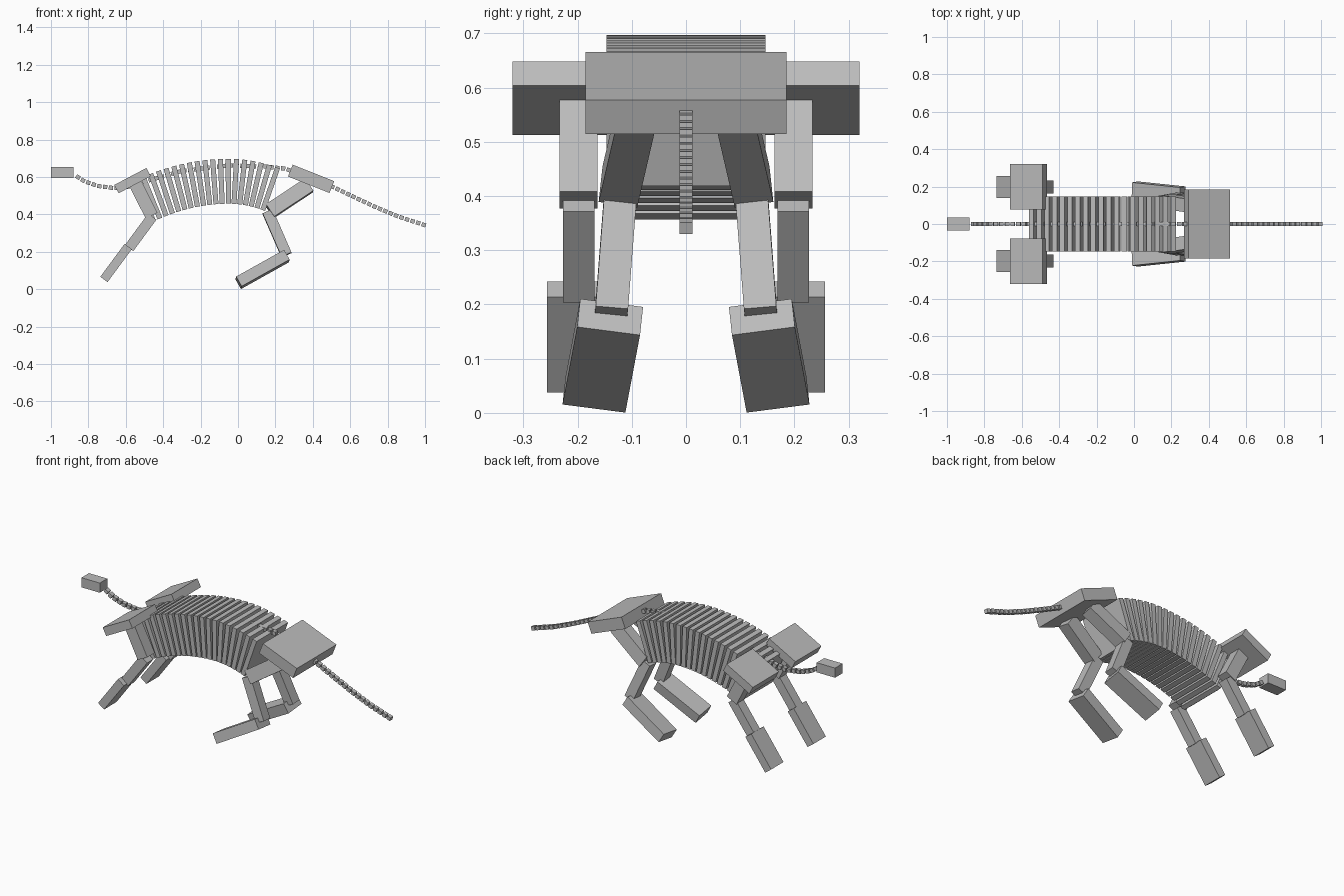
import bpy, bmesh
from mathutils import Vector, Matrix

cube = bpy.data.objects.get("Cube")
if cube:
    bpy.data.objects.remove(cube, do_unlink=True)

grey = bpy.data.materials.new("plain grey")
grey.use_nodes = True
grey.diffuse_color = (0.5, 0.5, 0.5, 1)
grey.node_tree.nodes["Principled BSDF"].inputs["Base Color"].default_value = (0.5, 0.5, 0.5, 1)


def add_box(bm, a, b, width, thick, across=(0, 1, 0)):
    """Box running from a to b, its width along the across direction."""
    a, b = Vector(a), Vector(b)
    along = (b - a).normalized()
    side = Vector(across)
    side = (side - along * side.dot(along)).normalized()
    up = along.cross(side)
    frame = Matrix((along, side, up)).transposed().to_4x4()
    size = Matrix.Diagonal(((b - a).length, width, thick, 1))
    bmesh.ops.create_cube(bm, size=1, matrix=Matrix.Translation((a + b) / 2) @ frame @ size)


def finish(name, bm):
    mesh = bpy.data.meshes.new(name)
    bm.to_mesh(mesh)
    bm.free()
    mesh.materials.append(grey)
    obj = bpy.data.objects.new(name, mesh)
    bpy.context.collection.objects.link(obj)


def single(name, *args, **kw):
    bm = bmesh.new()
    add_box(bm, *args, **kw)
    finish(name, bm)


# Head and hip block
single("head", (-1, 0, 0.624), (-0.88, 0, 0.624), 0.07, 0.057)
single("hip", (0.28, 0, 0.634), (0.502, 0, 0.546), 0.37, 0.068)

# Rib slabs fanned along an arched back
bm = bmesh.new()
RIBS = 19
for i in range(RIBS):
    x = -0.5 + 0.672 * i / (RIBS - 1)
    d = x + 0.05
    bend = 0.517 if d < 0 else 0.83
    centre = Vector((x, 0, 0.577 - bend * d * d))
    along = Vector((1, 0, -1.9 * bend * d)).normalized()
    add_box(bm, centre - along * 0.0135, centre + along * 0.0135, 0.294, 0.24)
finish("ribs", bm)

# Chain of beads: neck, backbone and tail
path = [(-0.865, 0.605), (-0.82, 0.576), (-0.75, 0.552), (-0.66, 0.54), (-0.59, 0.547),
        (-0.5, 0.575), (-0.3, 0.632), (-0.05, 0.662), (0.15, 0.655), (0.25, 0.645),
        (0.35, 0.61), (0.515, 0.543), (0.63, 0.488), (0.74, 0.437), (0.86, 0.387), (1.0, 0.342)]
path = [Vector((x, 0, z)) for x, z in path]
bm = bmesh.new()
STEP, BEAD = 0.0312, 0.023
carry = BEAD / 2
for a, b in zip(path, path[1:]):
    along = (b - a).normalized()
    while carry < (b - a).length:
        p = a + along * carry
        add_box(bm, p - along * BEAD / 2, p + along * BEAD / 2, 0.024, 0.022)
        carry += STEP
    carry -= (b - a).length
finish("backbone", bm)

# Legs: start, end, width, thickness
front_parts = {
    "shoulder_plate": ((-0.65, 0.1985, 0.535), (-0.478, 0.1985, 0.626), 0.243, 0.05),
    "front_upper_leg": ((-0.548, 0.198, 0.563), (-0.462, 0.198, 0.393), 0.07, 0.07),
    "front_lower_leg": ((-0.458, 0.198, 0.388), (-0.582, 0.198, 0.22), 0.058, 0.055),
    "front_foot": ((-0.587, 0.198, 0.228), (-0.717, 0.198, 0.052), 0.116, 0.048),
}
hind_parts = {
    "thigh": ((0.379, 0.09, 0.555), (0.17, 0.122, 0.417), 0.072, 0.08),
    "shank": ((0.158, 0.12, 0.415), (0.259, 0.138, 0.183), 0.06, 0.058),
    "hind_foot": ((0.259, 0.14, 0.177), (0.003, 0.167, 0.034), 0.117, 0.06),
}
for side, s in (("left", 1), ("right", -1)):
    for parts, lean in ((front_parts, 0), (hind_parts, 0.11)):
        for name, (a, b, width, thick) in parts.items():
            a, b = Vector(a), Vector(b)
            a.y *= s
            b.y *= s
            single(f"{name}_{side}", a, b, width, thick, across=(0, 1, lean * s))
